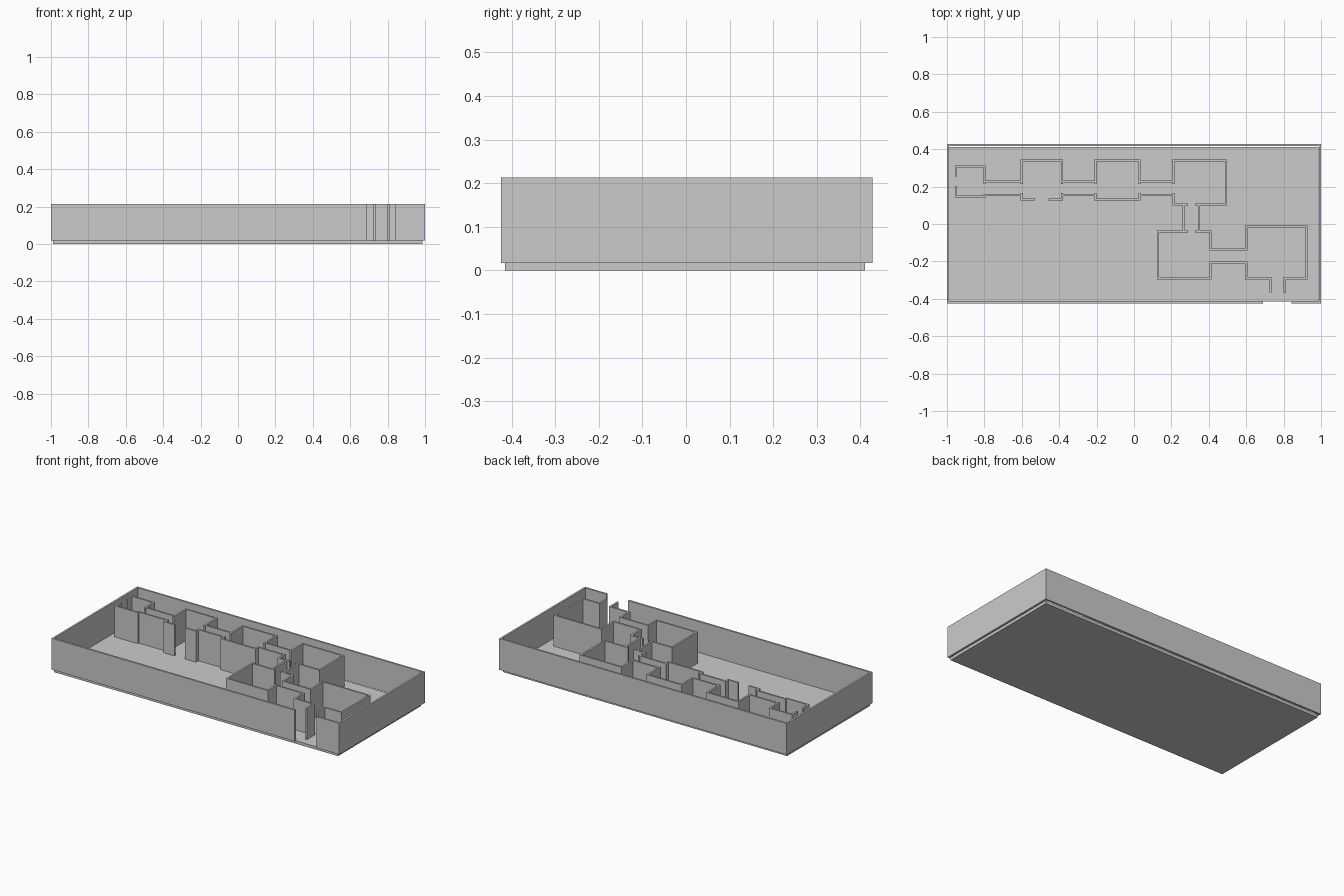
import bpy, bmesh
from mathutils import Vector

if "Cube" in bpy.data.objects:
    bpy.data.objects.remove(bpy.data.objects["Cube"])

Z0, Z1 = 0.017, 0.213   # wall bottom and top


def wall(name, pts, thick):
    """Extrude a mitred wall of given thickness along a plan polyline."""
    pts = [Vector(p) for p in pts]
    dirs = [(b - a).normalized() for a, b in zip(pts, pts[1:])]
    left, right = [], []
    for i, p in enumerate(pts):
        d0, d1 = dirs[max(i - 1, 0)], dirs[min(i, len(dirs) - 1)]
        n0, n1 = Vector((-d0.y, d0.x)), Vector((-d1.y, d1.x))
        off = (n0 + n1) / (1 + n0.dot(n1)) * thick / 2
        left.append(p + off)
        right.append(p - off)
    bm = bmesh.new()
    rows = [[bm.verts.new((p.x, p.y, z)) for p in side]
            for side, z in ((left, Z0), (left, Z1), (right, Z1), (right, Z0))]
    for k in range(4):
        a, b = rows[k], rows[(k + 1) % 4]
        for i in range(len(pts) - 1):
            bm.faces.new((a[i], a[i + 1], b[i + 1], b[i]))
    for i in (0, -1):
        bm.faces.new([r[i] for r in rows])
    bmesh.ops.recalc_face_normals(bm, faces=bm.faces)
    me = bpy.data.meshes.new(name)
    bm.to_mesh(me)
    bm.free()
    ob = bpy.data.objects.new(name, me)
    bpy.context.collection.objects.link(ob)


def box(name, x0, x1, y0, y1, z0, z1):
    bpy.ops.mesh.primitive_cube_add(
        size=1, location=((x0 + x1) / 2, (y0 + y1) / 2, (z0 + z1) / 2))
    ob = bpy.context.object
    ob.name = name
    ob.scale = (x1 - x0, y1 - y0, z1 - z0)


# Floor slab
box("floor", -0.99, 0.986, -0.415, 0.411, 0, 0.018)

# Perimeter wall with the entrance gap in the front
X, F, B = 0.994, -0.418, 0.422
wall("outer_wall", [(0.69, F), (-X, F), (-X, B), (X, B), (X, F), (0.842, F)], 0.012)

# North and east side of the chain of rooms
T = 0.011
wall("inner_wall_north", [
    (-0.952, 0.254), (-0.952, 0.307), (-0.80, 0.307), (-0.80, 0.227),
    (-0.60, 0.227), (-0.60, 0.339), (-0.386, 0.339), (-0.386, 0.227),
    (-0.205, 0.227), (-0.205, 0.339), (0.03, 0.339), (0.03, 0.227),
    (0.212, 0.227), (0.212, 0.339), (0.493, 0.339), (0.493, 0.104),
    (0.348, 0.104), (0.348, -0.041), (0.41, -0.041), (0.41, -0.137),
    (0.60, -0.137), (0.60, -0.014), (0.922, -0.014), (0.922, -0.29),
    (0.806, -0.29), (0.806, -0.366)], T)

# South and west side, broken by a doorway
wall("inner_wall_west", [
    (-0.952, 0.2), (-0.952, 0.146), (-0.80, 0.146), (-0.80, 0.156),
    (-0.60, 0.156), (-0.60, 0.131), (-0.53, 0.131)], T)
wall("inner_wall_south", [
    (-0.456, 0.131), (-0.386, 0.131), (-0.386, 0.156), (-0.205, 0.156),
    (-0.205, 0.131), (0.03, 0.131), (0.03, 0.156), (0.212, 0.156),
    (0.212, 0.104), (0.266, 0.104), (0.266, -0.041), (0.128, -0.041),
    (0.128, -0.29), (0.41, -0.29), (0.41, -0.206), (0.60, -0.206),
    (0.60, -0.29), (0.73, -0.29), (0.73, -0.366)], T)

# Short door jambs at both ends of the narrow passage
for y in (0.104, -0.041):
    wall("door_jamb_left", [(0.266, y), (0.288, y)], T)
    wall("door_jamb_right", [(0.326, y), (0.348, y)], T)

# Small jambs where corridors open into the rooms
for x in (-0.80, -0.60, -0.386, -0.205, 0.03, 0.212):
    wall("corridor_jamb_north", [(x, 0.23), (x, 0.215)], T)
    if x > -0.8:
        wall("corridor_jamb_south", [(x, 0.15), (x, 0.165)], T)
